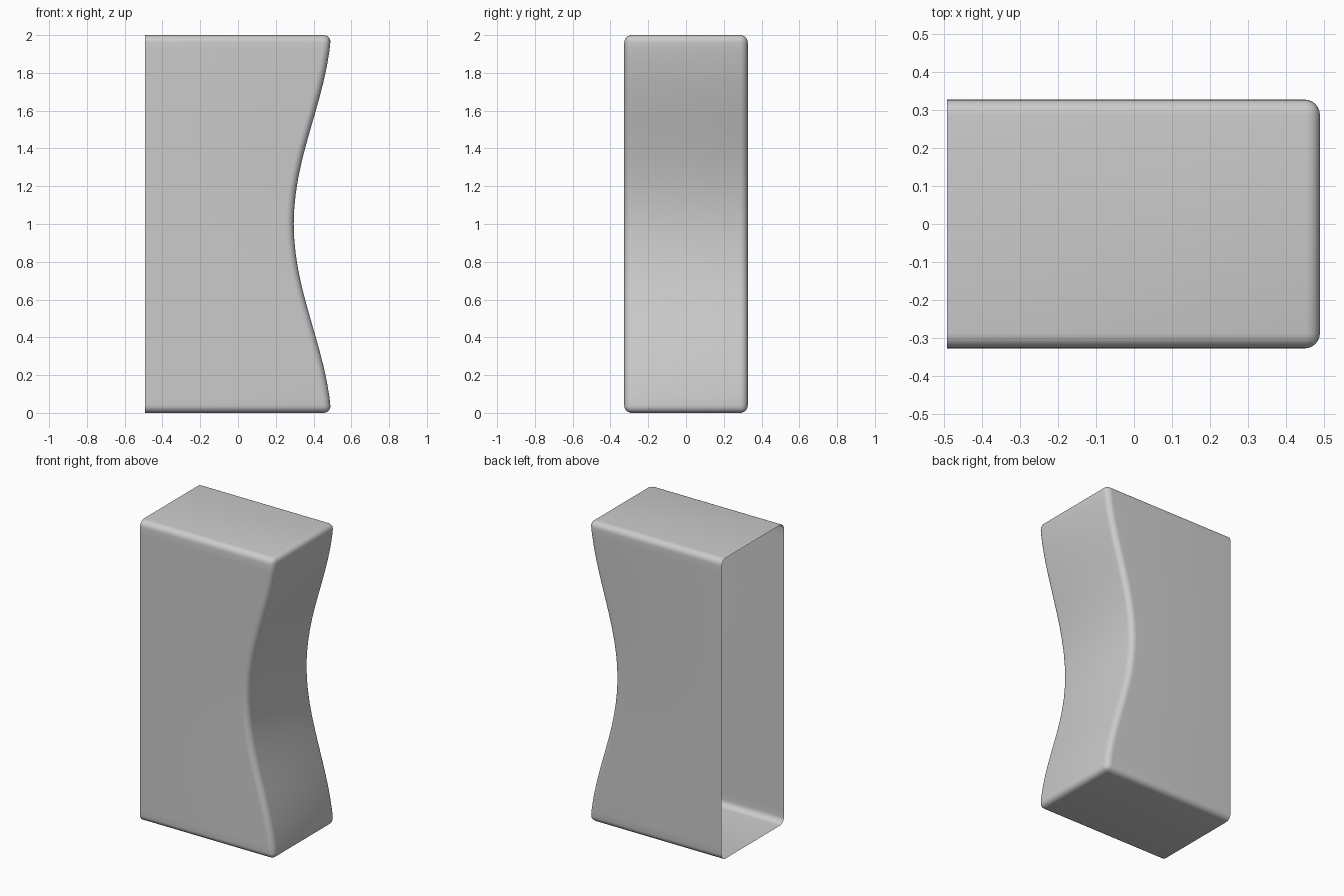
import bpy, bmesh, math

if "Cube" in bpy.data.objects:
    bpy.data.objects.remove(bpy.data.objects["Cube"])

LEFT, HALF_Y, HEIGHT, ROWS = -0.492, 0.327, 2.0, 24


def waist_x(z):
    # smooth concave profile of the right-hand wall
    return 0.295 + 0.201 * math.sin(0.46 * math.pi * (z - 1)) ** 2


# Thin shell, open on the left, with a waisted right wall
bm = bmesh.new()
rows = []
for i in range(ROWS + 1):
    z = HEIGHT * i / ROWS
    x = waist_x(z)
    rows.append([bm.verts.new(p) for p in (
        (LEFT, -HALF_Y, z), (x, -HALF_Y, z), (x, HALF_Y, z), (LEFT, HALF_Y, z))])
for a, b in zip(rows, rows[1:]):
    for k in range(3):
        bm.faces.new((a[k], a[k + 1], b[k + 1], b[k]))
bm.faces.new(rows[0][::-1])
bm.faces.new(rows[-1])
bm.normal_update()

mesh = bpy.data.meshes.new("open_shell")
bm.to_mesh(mesh)
bm.free()
shell = bpy.data.objects.new("open_shell", mesh)
bpy.context.collection.objects.link(shell)

# Rounded edges everywhere except the open rim
bevel = shell.modifiers.new("rounded_edges", 'BEVEL')
bevel.width = 0.04
bevel.segments = 6
bevel.limit_method = 'ANGLE'
bevel.angle_limit = math.radians(40)

bpy.context.view_layer.objects.active = shell
shell.select_set(True)
bpy.ops.object.modifier_apply(modifier=bevel.name)
bpy.ops.object.shade_smooth_by_angle(angle=math.radians(40))
